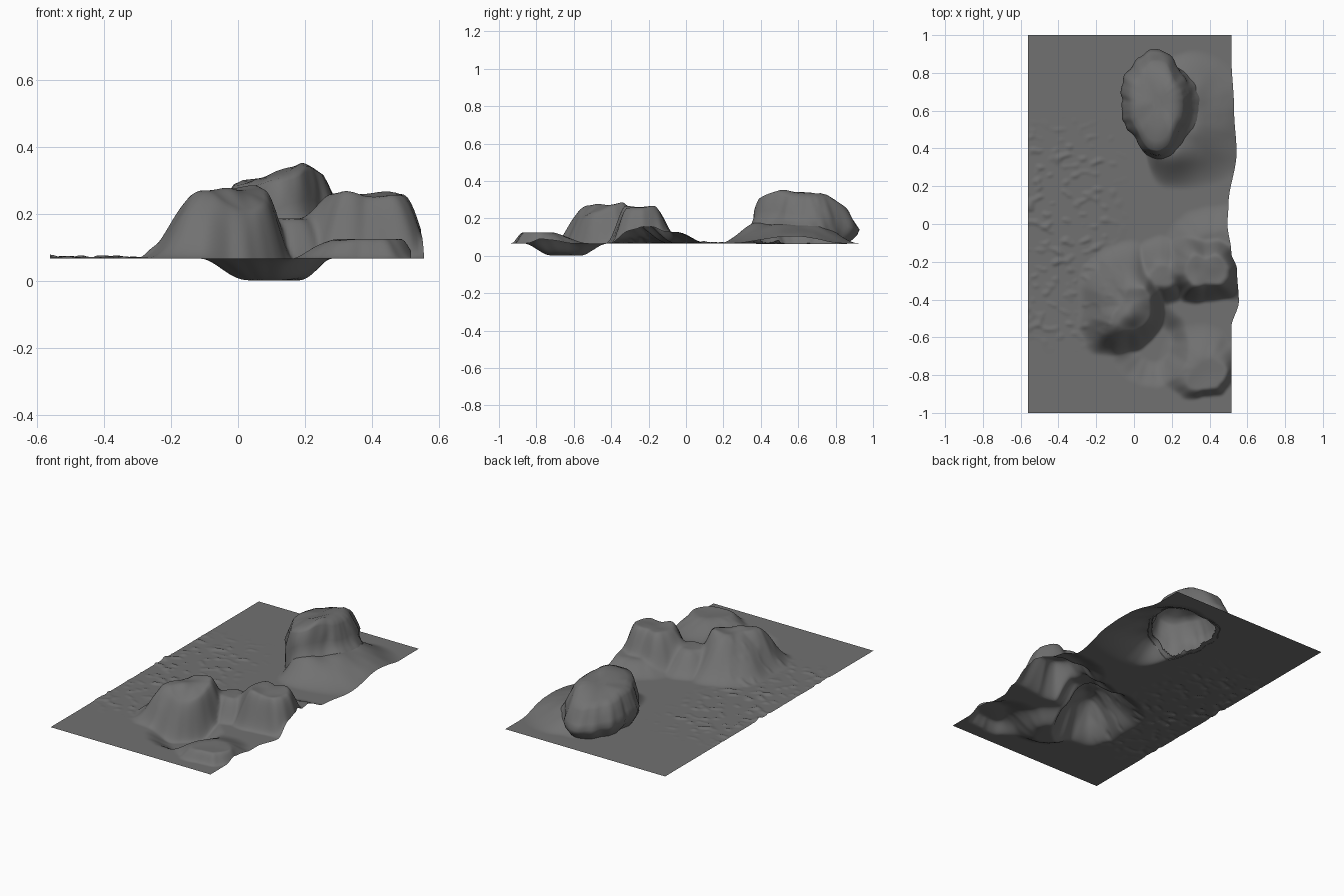
import bpy, math
from mathutils import noise, Vector

if "Cube" in bpy.data.objects:
    bpy.data.objects.remove(bpy.data.objects["Cube"])

BASE = 0.07
ROCK = bpy.data.materials.new("dark_rock")
ROCK.diffuse_color = (0.165, 0.165, 0.165, 1)
ROCK.use_nodes = True
ROCK.node_tree.nodes["Principled BSDF"].inputs["Base Color"].default_value = ROCK.diffuse_color


def smooth(t):
    t = max(0.0, min(1.0, t))
    return t * t * (3 - 2 * t)


def polar(radii, a):
    """Smoothly interpolate radii given for evenly spaced directions from +x."""
    n = len(radii)
    f = (a / (2 * math.pi) * n) % n
    i = int(f)
    return radii[i % n] + (radii[(i + 1) % n] - radii[i % n]) * smooth(f - i)


def wobble(x, y, freq):
    return noise.noise(Vector((x * freq, y * freq, 0.7)))


# Landforms: centre, height, outer and inner radii for E NE N NW W SW S SE
MOUNDS = [
    # main crag
    ((-0.02, -0.43), 0.208, (.19, .22, .35, .33, .28, .33, .26, .21), (.10, .11, .08, .03, .04, .11, .13, .12)),
    # saddle between the crags
    ((0.15, -0.27), 0.115, (.18, .20, .22, .20, .18, .18, .16, .17), (.06, .05, .04, .04, .06, .06, .05, .06)),
    # side crag
    ((0.38, -0.24), 0.195, (.18, .22, .20, .25, .27, .22, .18, .19), (.09, .09, .05, .09, .10, .10, .07, .09)),
    # shelf behind side crag
    ((0.42, -0.16), 0.06, (.40, .32, .26, .27, .28, .25, .25, .30), (.20, .14, .10, .10, .10, .10, .15, .18)),
    # low ridge
    ((0.37, -0.78), 0.058, (.17, .22, .26, .27, .25, .19, .14, .16), (.12, .08, .05, .03, .06, .11, .09, .10)),
    # apron around boulder
    ((0.18, 0.58), 0.105, (.48, .42, .32, .20, .12, .20, .39, .46), (.11, .12, .12, .08, .05, .10, .20, .13)),
]
PIT = ((0.10, -0.63), (.20, .21, .25, .22, .22, .24, .24, .22), (.09, .09, .09, .09, .09, .08, .09, .09))


def bump(x, y, centre, outer, inner):
    dx, dy = x - centre[0], y - centre[1]
    a, r = math.atan2(dy, dx), math.hypot(dx, dy)
    ridge = 1 + 0.05 * noise.noise(Vector((math.cos(a) * 3, math.sin(a) * 3, centre[0] * 9)))
    o, i = polar(outer, a) * ridge, polar(inner, a) * ridge
    return smooth((o - r) / (o - i))


def height(x, y):
    hs = [h * bump(x, y, c, o, i) for c, h, o, i in MOUNDS]
    top = max(hs)
    z = BASE - 0.003 + (sum(h ** 5 for h in hs) ** 0.2 if top > 0 else 0)
    z += 0.02 * (top / 0.2) * wobble(x, y, 9)
    z -= 0.065 * bump(x, y, *PIT)
    # sand ripples on the flat side
    flat = smooth((0.0 - x) / 0.25) * smooth((0.65 - abs(y + 0.05)) / 0.2)
    z += flat * 0.016 * max(0, wobble(x, y * 1.4, 19) - 0.12)
    return max(z, 0.0)


EDGE = [(-1, 0), (-.55, 0), (-.41, .04), (-.24, .03), (-.15, .0), (0, -.02),
        (.1, -.015), (.38, .028), (.6, .015), (.9, 0), (1.01, 0)]


def edge_shift(x, y):
    for (y0, s0), (y1, s1) in zip(EDGE, EDGE[1:]):
        if y0 <= y <= y1:
            return (s0 + (s1 - s0) * smooth((y - y0) / (y1 - y0))) * smooth((x - 0.38) / 0.13)
    return 0


# Boulder outlines: widest, foot and top; overhanging on the west and north
BC = (0.12, 0.64)
OUT = (.175, .20, .285, .225, .185, .205, .28, .19)
FOOT = (.23, .22, .22, .155, .12, .165, .30, .24)
TOP = (.135, .14, .22, .16, .13, .16, .25, .155)


def make_object(name, verts, faces):
    me = bpy.data.meshes.new(name)
    me.from_pydata(verts, [], faces)
    me.update()
    me.materials.append(ROCK)
    ob = bpy.data.objects.new(name, me)
    bpy.context.collection.objects.link(ob)
    for p in me.polygons:
        p.use_smooth = True
    return ob


# Ground sheet, open under the boulder
NX, NY = 120, 220
verts, faces = [], []
for j in range(NY + 1):
    for i in range(NX + 1):
        x, y = -0.56 + 1.075 * i / NX, -1 + 2 * j / NY
        verts.append((x + edge_shift(x, y), y, height(x, y)))
for j in range(NY):
    for i in range(NX):
        k = j * (NX + 1) + i
        dx, dy = verts[k][0] - BC[0], verts[k][1] - BC[1]
        if math.hypot(dx, dy) > polar(FOOT, math.atan2(dy, dx)) - 0.025:
            faces.append((k, k + 1, k + NX + 2, k + NX + 1))
make_object("ground", verts, faces)

# Boulder: rings from foot through overhang to sloping top
N = 96
LEVELS = [(FOOT, OUT, 0.0, 0.0), (FOOT, OUT, 0.4, 0.12), (FOOT, OUT, 0.8, 0.27), (FOOT, OUT, 1.0, 0.45),
          (OUT, TOP, 0.2, 0.6), (OUT, TOP, 0.45, 0.75), (OUT, TOP, 0.75, 0.9), (OUT, TOP, 1.0, 0.97)]
verts, faces = [], []


def top_z(x, y):
    slope = 0.318 + 0.22 * (x - BC[0]) - 0.08 * (y - BC[1])
    edges = 0.35 * max(0, 0.5 - y) + 0.35 * max(0, y - 0.75) + 0.6 * max(0, x - 0.2)
    return slope - edges + 0.02 * wobble(x, y, 8)


def add_point(a, r, t):
    x, y = BC[0] + r * math.cos(a), BC[1] + r * math.sin(a)
    low = height(x, y) - 0.004
    verts.append((x, y, low + (top_z(x, y) - low) * t))


for r0, r1, mix, t in LEVELS:
    for k in range(N):
        a = 2 * math.pi * k / N
        r = polar(r0, a) * (1 - mix) + polar(r1, a) * mix
        r *= 1 + 0.05 * noise.noise(Vector((math.cos(a) * 5, math.sin(a) * 5, t * 2)))
        add_point(a, r, t)
for s in (0.8, 0.5, 0.2):
    for k in range(N):
        a = 2 * math.pi * k / N
        add_point(a, polar(TOP, a) * s, 1.0)
rings = len(verts) // N
for r in range(rings - 1):
    for k in range(N):
        m = (k + 1) % N
        faces.append((r * N + k, r * N + m, (r + 1) * N + m, (r + 1) * N + k))
faces.append([(rings - 1) * N + k for k in range(N)])
make_object("boulder", verts, faces)
